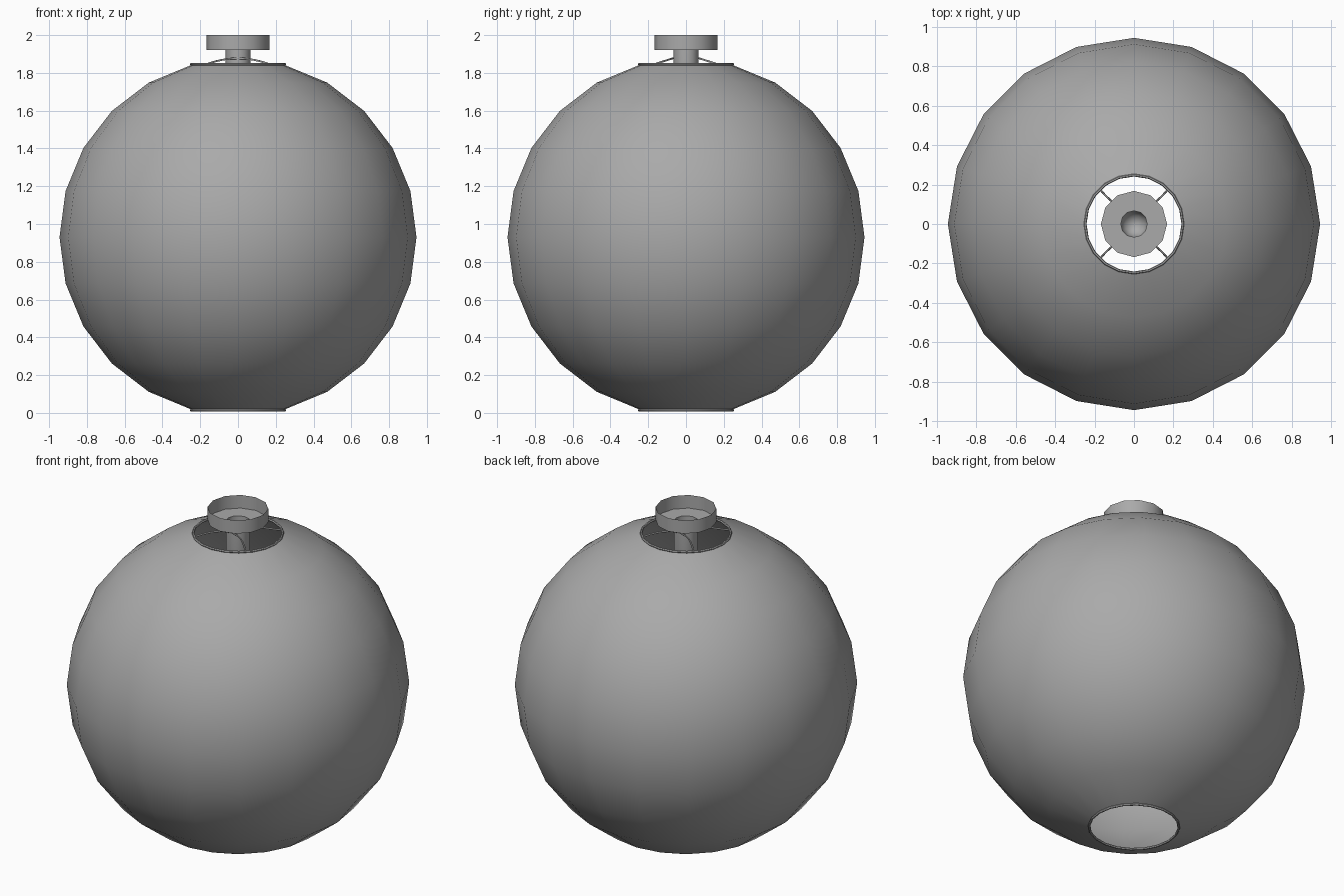
import bpy, bmesh
from math import sin, cos, pi, radians
from mathutils import Matrix

cube = bpy.data.objects.get("Cube")
if cube:
    bpy.data.objects.remove(cube)

grey = bpy.data.materials.new("warm_grey")
grey.use_nodes = True
COLOR = (0.4, 0.4, 0.4, 1)
grey.diffuse_color = COLOR
grey.node_tree.nodes["Principled BSDF"].inputs["Base Color"].default_value = COLOR

CENTRE, RADIUS = 0.93, 0.945


def finish(obj, angle=40):
    obj.data.materials.append(grey)
    bpy.ops.object.select_all(action='DESELECT')
    obj.select_set(True)
    bpy.context.view_layer.objects.active = obj
    bpy.ops.object.shade_smooth_by_angle(angle=radians(angle))


def revolve(name, profile, segments, closed=False):
    """Spin (radius, height) points round the z axis."""
    bm = bmesh.new()
    verts = [bm.verts.new((r, 0, z)) for r, z in profile]
    pairs = list(zip(verts, verts[1:]))
    if closed:
        pairs.append((verts[-1], verts[0]))
    edges = [bm.edges.new(p) for p in pairs]
    bmesh.ops.spin(bm, geom=verts + edges, cent=(0, 0, 0), axis=(0, 0, 1),
                   angle=2 * pi, steps=segments, use_duplicate=False)
    bmesh.ops.remove_doubles(bm, verts=bm.verts, dist=0.0005)
    bmesh.ops.recalc_face_normals(bm, faces=bm.faces)
    mesh = bpy.data.meshes.new(name)
    bm.to_mesh(mesh)
    bm.free()
    obj = bpy.data.objects.new(name, mesh)
    bpy.context.collection.objects.link(obj)
    finish(obj)
    return obj


# Round paper shade, open at both ends
shade_angles = [radians(a) for a in range(-75, 76, 15)]
revolve("paper_shade", [(RADIUS * cos(a), CENTRE + RADIUS * sin(a))
                        for a in shade_angles], 20)

# Wire rims round the two openings
WIRE = 0.007
rim_offset = RADIUS * sin(radians(75)) + 0.003
for name, z in (("top_rim", CENTRE + rim_offset), ("bottom_rim", CENTRE - rim_offset)):
    revolve(name, [(0.248 + WIRE * cos(k * pi / 3), z + WIRE * sin(k * pi / 3))
                   for k in range(6)], 20, closed=True)

# Ceiling cup, hollow stem and rounded lower end
STEM, STEM_END = 0.067, 1.68
round_end = [(STEM * cos(k * pi / 8), STEM_END - STEM * sin(k * pi / 8))
             for k in range(5)]
revolve("ceiling_cup", [(0.168, 2.0), (0.168, 1.92), (STEM, 1.92)], 12)
revolve("lamp_stem", [(STEM, 1.92)] + round_end, 12)

# Bent support wires in front of and behind the stem
for name, side in (("front_wire", -1), ("back_wire", 1)):
    curve = bpy.data.curves.new(name, 'CURVE')
    curve.dimensions = '3D'
    curve.bevel_depth = 0.005
    curve.bevel_resolution = 1
    spline = curve.splines.new('POLY')
    steps = 12
    spline.points.add(steps)
    for i, p in enumerate(spline.points):
        t = 2 * i / steps - 1
        p.co = (0.172 * t, side * (0.07 + 0.105 * t * t), 1.877 - 0.033 * t * t, 1)
    wire = bpy.data.objects.new(name, curve)
    bpy.context.collection.objects.link(wire)
    bpy.ops.object.select_all(action='DESELECT')
    wire.select_set(True)
    bpy.context.view_layer.objects.active = wire
    bpy.ops.object.convert(target='MESH')
    finish(bpy.context.view_layer.objects.active, 60)
